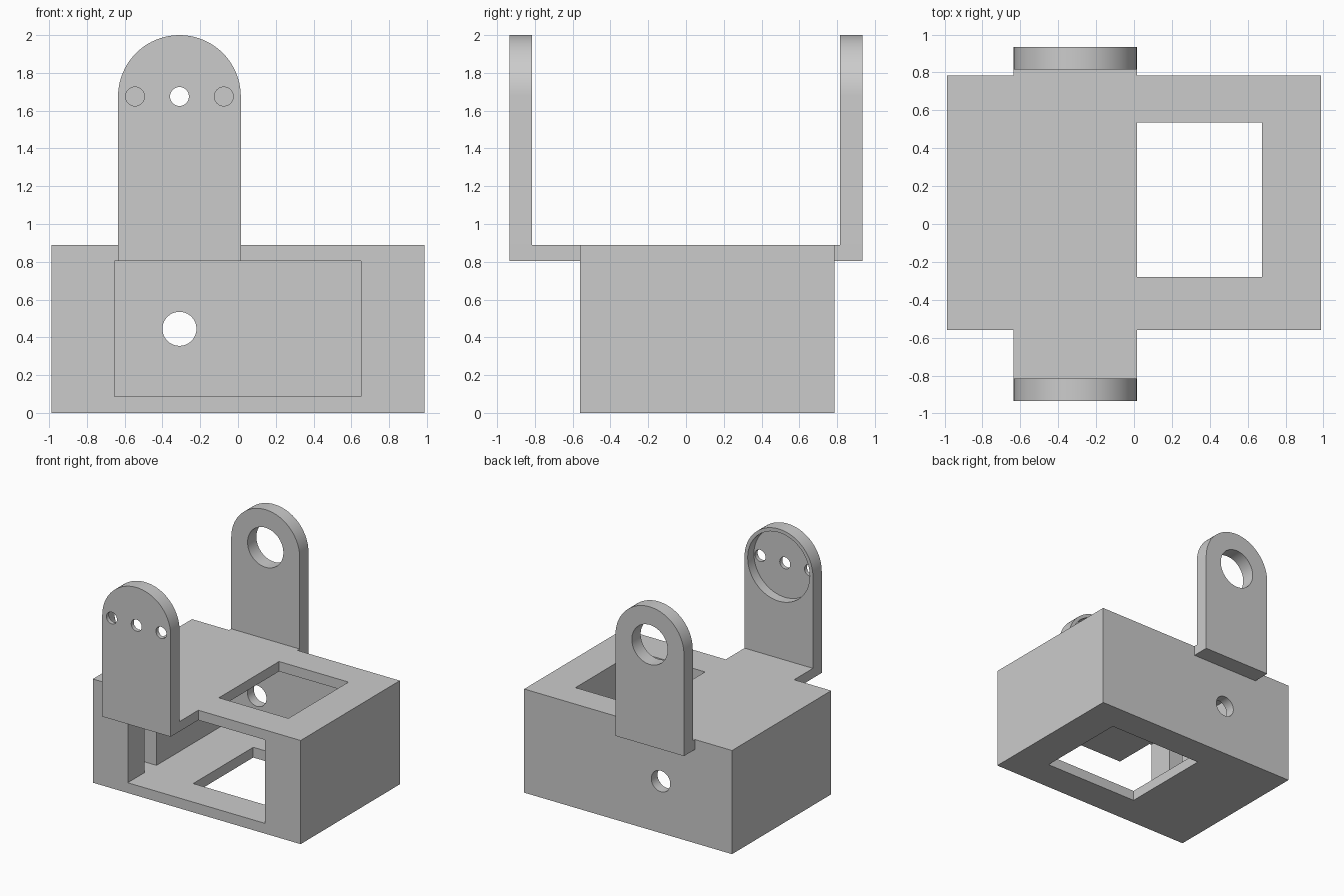
import bpy, bmesh, math
from mathutils import Matrix, Vector

old = bpy.data.objects.get("Cube")
if old:
    bpy.data.objects.remove(old, do_unlink=True)

grey = bpy.data.materials.new("plain grey")
grey.use_nodes = True
grey.diffuse_color = (0.6, 0.6, 0.6, 1)
grey.node_tree.nodes["Principled BSDF"].inputs["Base Color"].default_value = (0.6, 0.6, 0.6, 1)

AXIS_X = -0.31    # shared axis of the arms and the rear hole
AXIS_Z = 1.675
ARM_R = 0.325
WALL = 0.085
PLATE_Z = 0.805   # underside of the top plate
TOP_Z = 0.89


def finish(name, bm):
    bmesh.ops.recalc_face_normals(bm, faces=bm.faces)
    mesh = bpy.data.meshes.new(name)
    bm.to_mesh(mesh)
    bm.free()
    mesh.materials.append(grey)
    obj = bpy.data.objects.new(name, mesh)
    bpy.context.collection.objects.link(obj)
    return obj


def box(name, x, y, z):
    bm = bmesh.new()
    lo, hi = Vector((x[0], y[0], z[0])), Vector((x[1], y[1], z[1]))
    bmesh.ops.create_cube(bm, size=1, matrix=Matrix.Translation((lo + hi) / 2)
                          @ Matrix.Diagonal((hi - lo).to_4d()))
    return finish(name, bm)


def rod(name, x, z, radius, y):
    """Cylinder lying along y."""
    bm = bmesh.new()
    bmesh.ops.create_cone(bm, cap_ends=True, segments=64, radius1=radius, radius2=radius,
                          depth=y[1] - y[0],
                          matrix=Matrix.Translation((x, sum(y) / 2, z))
                          @ Matrix.Rotation(math.pi / 2, 4, 'X'))
    return finish(name, bm)


def arm(name, y):
    """Upright plate with a round top."""
    bm = bmesh.new()
    steps = 40
    pts = [(AXIS_X - ARM_R, PLATE_Z), (AXIS_X + ARM_R, PLATE_Z)]
    pts += [(AXIS_X + ARM_R * math.cos(math.pi * i / steps),
             AXIS_Z + ARM_R * math.sin(math.pi * i / steps)) for i in range(steps + 1)]
    face = bm.faces.new([bm.verts.new((px, y[0], pz)) for px, pz in pts])
    new = bmesh.ops.extrude_face_region(bm, geom=[face])["geom"]
    bmesh.ops.translate(bm, vec=(0, y[1] - y[0], 0),
                        verts=[g for g in new if isinstance(g, bmesh.types.BMVert)])
    return finish(name, bm)


def combine(target, tool, operation):
    mod = target.modifiers.new(tool.name, 'BOOLEAN')
    mod.object, mod.operation, mod.solver = tool, operation, 'EXACT'
    bpy.context.view_layer.objects.active = target
    bpy.ops.object.modifier_apply(modifier=mod.name)
    bpy.data.objects.remove(tool, do_unlink=True)


# Solid housing, cross plate and the two arms
bracket = box("bracket_housing", (-0.987, 0.987), (-0.56, 0.785), (0, TOP_Z))
arm_x = (AXIS_X - ARM_R, AXIS_X + ARM_R)
front_y, back_y = (-0.935, -0.815), (0.815, 0.935)
for part in (box("cross_plate", arm_x, (front_y[0] + 0.06, back_y[1] - 0.06), (PLATE_Z, TOP_Z)),
             arm("front_arm", front_y),
             arm("back_arm", back_y)):
    combine(bracket, part, 'UNION')

cuts = [
    # Main chamber, open at the front, with slots in both side walls
    box("chamber", (-0.655, 0.65), (-0.7, 0.785 - WALL), (0.088, PLATE_Z)),
    box("side_slots", (-0.86, 0.86), (-0.33, -0.17), (0.088, PLATE_Z)),
    # Openings through the top plate and floor
    box("top_opening", (0.015, 0.675), (-0.28, 0.535), (0.04, 1)),
    box("floor_opening", (-0.23, 0.675), (-0.28, 0.535), (-0.1, 0.3)),
    # Rear hole, back arm bore, and front arm recess
    rod("rear_hole", AXIS_X, 0.445, 0.09, (0.6, 0.9)),
    rod("back_bore", AXIS_X, AXIS_Z, 0.17, (0.7, 1)),
    rod("front_recess", AXIS_X, AXIS_Z, 0.295, (front_y[1] - 0.085, -0.7)),
]
# Three small holes across the front arm
cuts += [rod("screw_hole", AXIS_X + dx, AXIS_Z, 0.05, (-1, -0.7)) for dx in (-0.235, 0, 0.235)]
for cut in cuts:
    combine(bracket, cut, 'DIFFERENCE')

bpy.ops.object.select_all(action='DESELECT')
bracket.select_set(True)
bpy.context.view_layer.objects.active = bracket
bpy.ops.object.shade_smooth_by_angle(angle=math.radians(30))
